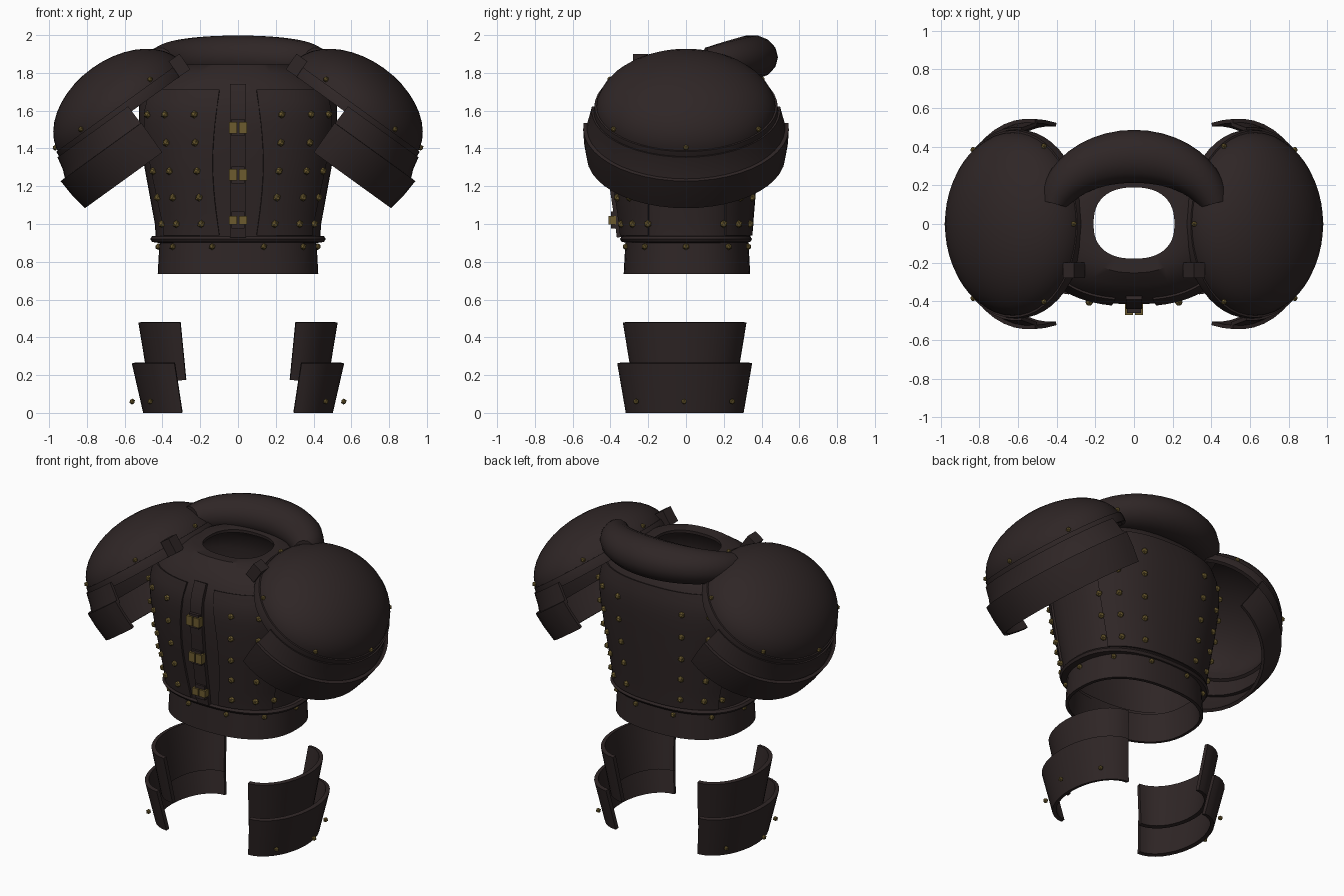
import bpy, bmesh
from math import sin, cos, asin, acos, pi, radians
from mathutils import Matrix

cube = bpy.data.objects.get("Cube")
if cube:
    bpy.data.objects.remove(cube)


def material(name, rgb):
    m = bpy.data.materials.new(name)
    m.use_nodes = True
    m.diffuse_color = (*rgb, 1)
    bsdf = next(n for n in m.node_tree.nodes if n.type == 'BSDF_PRINCIPLED')
    bsdf.inputs["Base Color"].default_value = (*rgb, 1)
    bsdf.inputs["Roughness"].default_value = 0.7
    return m


LEATHER = material("dark_leather", (0.028, 0.019, 0.019))
BRASS = material("brass", (0.15, 0.105, 0.028))


def finish(name, bm, mat, thick=0, angle=35):
    me = bpy.data.meshes.new(name)
    bmesh.ops.remove_doubles(bm, verts=bm.verts, dist=0.0005)
    bmesh.ops.recalc_face_normals(bm, faces=bm.faces)
    bm.to_mesh(me)
    bm.free()
    me.materials.append(mat)
    ob = bpy.data.objects.new(name, me)
    bpy.context.scene.collection.objects.link(ob)
    bpy.ops.object.select_all(action='DESELECT')
    ob.select_set(True)
    bpy.context.view_layer.objects.active = ob
    if thick:
        mod = ob.modifiers.new("Thickness", 'SOLIDIFY')
        mod.thickness, mod.offset = thick, 0
        bpy.ops.object.modifier_apply(modifier=mod.name)
    if angle:
        bpy.ops.object.shade_smooth_by_angle(angle=radians(angle))
    return ob


def surface(name, rows, mat=LEATHER, thick=0, loop=False, wrap=False, caps=False):
    """Skin a grid of points; loop closes each row, wrap joins last row to first."""
    bm = bmesh.new()
    vs = [[bm.verts.new(p) for p in row] for row in rows]
    n, m = len(vs), len(vs[0])
    for i in range(n if wrap else n - 1):
        for j in range(m if loop else m - 1):
            a, b = vs[i], vs[(i + 1) % n]
            k = (j + 1) % m
            bm.faces.new((a[j], a[k], b[k], b[j]))
    if caps:
        bm.faces.new(vs[0])
        bm.faces.new(vs[-1])
    return finish(name, bm, mat, thick)


def rivets(name, points, r=0.021):
    bm = bmesh.new()
    for p in points:
        bmesh.ops.create_icosphere(bm, subdivisions=1, radius=r, matrix=Matrix.Translation(p))
    return finish(name, bm, BRASS, angle=0)


def box(name, loc, size, mat=LEATHER, tilt=0):
    bm = bmesh.new()
    mtx = Matrix.Translation(loc) @ Matrix.Rotation(tilt, 4, 'Y') @ Matrix.Diagonal((*size, 1))
    bmesh.ops.create_cube(bm, size=1, matrix=mtx)
    return finish(name, bm, mat, angle=0)


def span(a, b, n):
    return [a + (b - a) * i / (n - 1) for i in range(n)]


# Torso: rings of height, half width, front depth, back depth
RINGS = [(0.92, .425, .33, .33), (1.0, .43, .34, .335), (1.3, .485, .385, .36),
         (1.5, .515, .405, .375), (1.62, .515, .405, .375), (1.72, .475, .37, .35),
         (1.79, .38, .31, .30), (1.835, .28, .25, .25), (1.83, .21, .18, .19)]
P = 2.4


def ring_at(z):
    for a, b in zip(RINGS, RINGS[1:]):
        if z <= b[0]:
            f = max(0, (z - a[0]) / (b[0] - a[0]))
            return [u + (v - u) * f for u, v in zip(a, b)][1:]


def spow(v, e):
    return abs(v) ** e * (1 if v >= 0 else -1)


def oval(z, t, rx, front, back):
    """Rounded oval point; t = 0 is the front, a quarter turn is +x."""
    ry = front if cos(t) >= 0 else back
    return (rx * spow(sin(t), 2 / P), -ry * spow(cos(t), 2 / P), z)


def body(z, t, off=0.0):
    rx, f, b = ring_at(z)
    return oval(z, t, rx + off, f + off, b + off)


def t_from_x(z, x):
    return asin(min(1, x / ring_at(z)[0]) ** (P / 2))


def t_from_y(z, y, which):
    return acos((y / ring_at(z)[which]) ** (P / 2))


TURN = [2 * pi * i / 48 for i in range(48)]
surface("torso", [[oval(z, t, *r) for t in TURN] for z, *r in RINGS], thick=0.02, loop=True)
surface("waist_skirt", [[oval(z, t, rx, ry, ry + .01) for t in TURN]
                        for z, rx, ry in ((.735, .415, .32), (.92, .405, .31))],
        thick=0.02, loop=True)
surface("waist_belt", [[oval(z, t, rx, rx - .115, rx - .115) for t in TURN]
                       for z, rx in ((.90, .42), (.905, .455), (.92, .465), (.935, .455), (.94, .42))],
        loop=True, wrap=True)

# Raised chest and back panels
HEIGHTS = span(0.94, 1.71, 14)
for side, label in ((1, "left"), (-1, "right")):
    rows = []
    for z in HEIGHTS:
        edge = .095 + .035 * sin(pi * (z - .94) / .77)
        rows.append([body(z, side * t, .012)
                     for t in span(t_from_x(z, edge), t_from_y(z, .19, 1), 12)])
    surface(label + "_chest_panel", rows, thick=0.018)
rows = []
for z in HEIGHTS:
    t0 = pi - t_from_y(z, .2, 2)
    rows.append([body(z, t, .012) for t in span(t0, 2 * pi - t0, 24)])
surface("back_panel", rows, thick=0.018)

# Centre strap with buckles
surface("front_strap", [[(x, body(z, 0, .02)[1], z) for x in (-.042, .042)]
                        for z in span(.93, 1.735, 12)], thick=0.03)
for i, z in enumerate((1.02, 1.26, 1.51)):
    y = body(z, 0, .035)[1]
    box(f"buckle_base_{i}", (0, y, z), (.07, .04, .09))
    for s in (-1, 1):
        box(f"buckle_plate_{i}_{'left' if s > 0 else 'right'}", (s * .026, y - .012, z),
            (.042, .04, .06 if i else .045), BRASS)

# Studs on the panels and skirt
studs = []
for z in (1.0, 1.14, 1.28, 1.43, 1.58):
    for part in (.43, .72, .89):
        t = asin(part ** (P / 2))
        studs += [body(z, a, .024) for a in (t, -t, pi - t, pi + t)]
rivets("torso_studs", studs)
skirt_turns = [radians(a) for a in (15, 52, 90, 128, 165)]
rivets("skirt_studs", [oval(.88, s * t, .422, .328, .338) for t in skirt_turns for s in (-1, 1)], .018)

# Rolled crescent collar behind the neck
rows = []
for a in span(-75, 75, 21):
    k = 1 - (abs(a) / 75) ** 2
    a = radians(a)
    wide, tall = .075 + .062 * k, .085 + .033 * k
    row = []
    for j in range(14):
        u = 2 * pi * j / 14
        out = wide * cos(u)
        row.append(((.43 + out) * sin(a), .02 + (.33 + out) * cos(a),
                    1.85 + .033 * k + tall * sin(u)))
    rows.append(row)
surface("collar_roll", rows, loop=True, caps=True)


# Shoulder frame: d runs down the slope, n points out of the dome
def shoulder(side, d, y, n):
    return (side * (.61 + .811 * d + .585 * n), y, 1.60 - .585 * d + .811 * n)


RD, RY, RN = .40, .47, .27
for side, label in ((1, "left"), (-1, "right")):
    def rim_ring(f, n):
        return [shoulder(side, RD * f * cos(t), RY * f * sin(t), n) for t in TURN]

    surface(label + "_shoulder_dome",
            [rim_ring(cos(p), RN * sin(p)) for p in span(0, pi / 2, 11)], thick=0.015, loop=True)
    surface(label + "_shoulder_rim",
            [rim_ring(f, n) for f, n in ((.98, -.03), (1.035, -.03), (1.04, .0), (1.03, .03), (.97, .03))],
            loop=True, wrap=True)
    rivets(label + "_shoulder_studs",
           [shoulder(side, RD * 1.01 * cos(a), RY * 1.01 * sin(a), .05)
            for a in map(radians, (0, 54, 122, 180, 238, 306))], .016)
    box(label + "_shoulder_clasp", (side * .31, -.24, 1.84), (.07, .08, .10), tilt=side * .6)

    # Overlapping upper-arm lames
    arc = [radians(a) for a in span(-95, 95, 25)]
    lames = (("upper", ((0, .415, .49), (-.07, .43, .505), (-.13, .455, .52))),
             ("lower", ((-.11, .475, .535), (-.20, .47, .53), (-.30, .455, .515))))
    for word, profile in lames:
        surface(f"{label}_{word}_arm_lame",
                [[shoulder(side, rd * cos(a), ry * sin(a), n) for a in arc]
                 for n, rd, ry in profile], thick=0.02)

    # Wrist guards: height, inner edge, bulge, half depth
    half = [radians(a) for a in span(-90, 90, 19)]
    guards = (("upper", ((.48, .305, .21, .315), (.175, .275, .19, .265))),
              ("lower", ((.265, .335, .215, .345), (.003, .295, .195, .30))))
    for word, profile in guards:
        surface(f"{label}_{word}_wrist_guard",
                [[(side * (cx + a * cos(t)), b * sin(t) - .007, z) for t in half]
                 for z, cx, a, b in profile], thick=0.025)
    rivets(label + "_wrist_studs",
           [(side * x, y, .06) for x, y in ((.465, -.265), (.56, -.01), (.465, .245))], .016)
